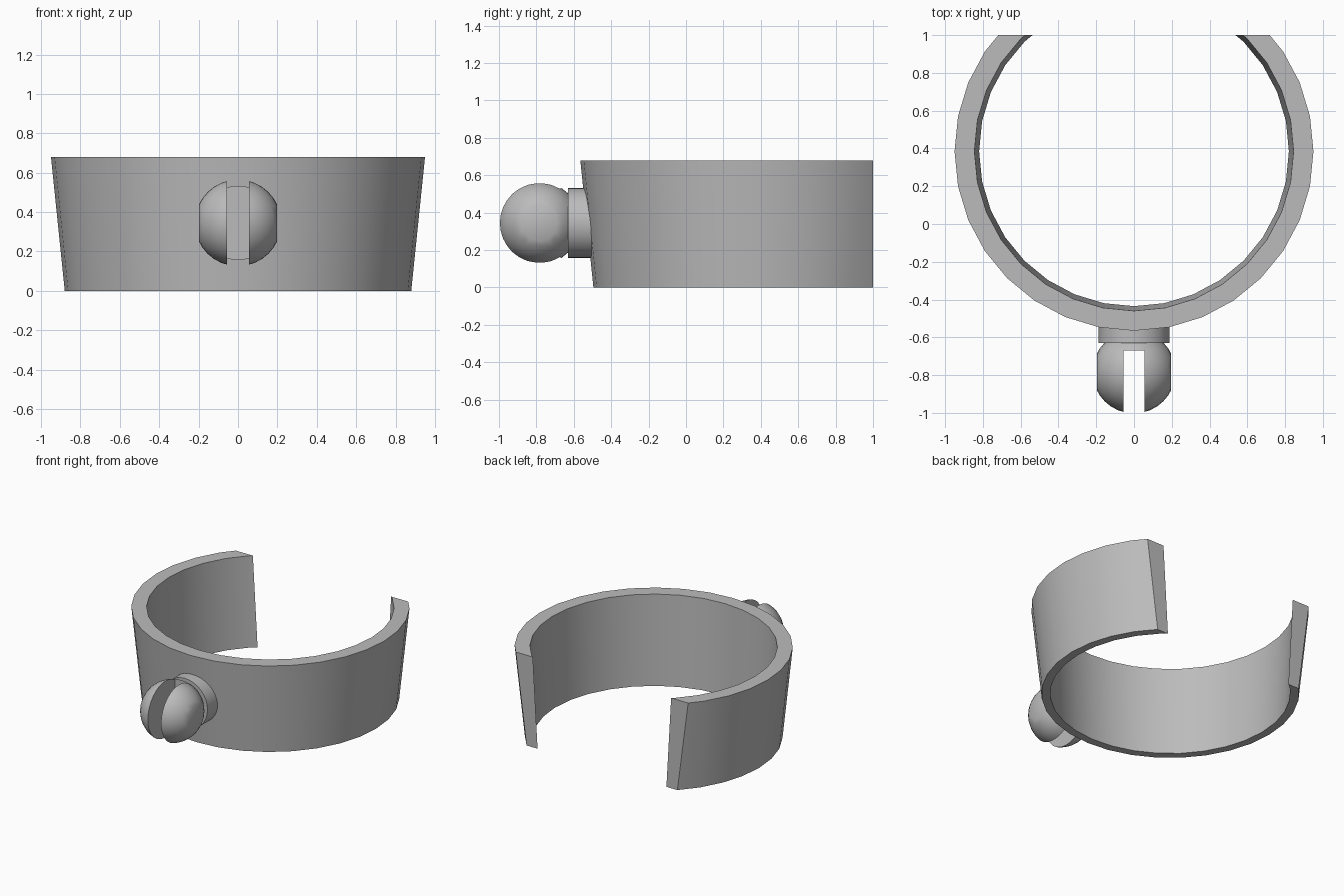
import bpy, bmesh, math
from mathutils import Matrix, Vector

if "Cube" in bpy.data.objects:
    bpy.data.objects.remove(bpy.data.objects["Cube"], do_unlink=True)

grey = bpy.data.materials.new("plain grey")
grey.use_nodes = True
grey.diffuse_color = (0.5, 0.5, 0.5, 1)
grey.node_tree.nodes["Principled BSDF"].inputs["Base Color"].default_value = (0.5, 0.5, 0.5, 1)


def finish(bm, name):
    bmesh.ops.recalc_face_normals(bm, faces=bm.faces)
    mesh = bpy.data.meshes.new(name)
    bm.to_mesh(mesh)
    bm.free()
    obj = bpy.data.objects.new(name, mesh)
    bpy.context.collection.objects.link(obj)
    mesh.materials.append(grey)
    return obj


def smooth(obj):
    bpy.ops.object.select_all(action='DESELECT')
    obj.select_set(True)
    bpy.context.view_layer.objects.active = obj
    bpy.ops.object.shade_smooth_by_angle(angle=math.radians(30))


def slice_off(bm, point, normal):
    """Remove everything on the normal's side and cap the opening."""
    geom = bm.verts[:] + bm.edges[:] + bm.faces[:]
    bmesh.ops.bisect_plane(bm, geom=geom, plane_co=point, plane_no=normal, clear_outer=True)
    rim = [e for e in bm.edges if e.is_boundary]
    bmesh.ops.holes_fill(bm, edges=rim, sides=0)


# Open tapered band: spun wall section, cut flat at the back
centre_y = 0.385
section = [(0.88, 0), (0.95, 0.68), (0.845, 0.68), (0.82, 0)]
bm = bmesh.new()
verts = [bm.verts.new((0, centre_y - r, z)) for r, z in section]
edges = [bm.edges.new((verts[i], verts[(i + 1) % 4])) for i in range(4)]
bmesh.ops.spin(bm, geom=verts + edges, cent=(0, centre_y, 0), axis=(0, 0, 1),
               angle=math.tau, steps=32)
bmesh.ops.remove_doubles(bm, verts=bm.verts, dist=0.001)
slice_off(bm, Vector((0, 1, 0)), Vector((0, 1, 0)))
smooth(finish(bm, "open_band"))

# Round neck joining the ball to the band
bm = bmesh.new()
place = Matrix.Translation((0, -0.55, 0.345)) @ Matrix.Rotation(math.pi / 2, 4, 'X')
bmesh.ops.create_cone(bm, cap_ends=True, segments=32, radius1=0.187, radius2=0.187,
                      depth=0.16, matrix=place)
smooth(finish(bm, "neck"))

# Ball with flattened sides
ball_at = Vector((0, -0.783, 0.345))
bm = bmesh.new()
bmesh.ops.create_uvsphere(bm, u_segments=32, v_segments=16, radius=0.22,
                          matrix=Matrix.Translation(ball_at))
for side in (-1, 1):
    slice_off(bm, Vector((side * 0.197, 0, 0)), Vector((side, 0, 0)))
ball = finish(bm, "slotted_ball")

# Upright slot through the front of the ball
bm = bmesh.new()
bmesh.ops.create_cube(bm, size=1, matrix=Matrix.Translation((0, -0.92, 0.345))
                      @ Matrix.Diagonal((0.11, 0.5, 0.6, 1)))
cutter = finish(bm, "slot_cutter")
cutter.hide_render = True
slot = ball.modifiers.new("slot", 'BOOLEAN')
slot.operation = 'DIFFERENCE'
slot.object = cutter
slot.solver = 'EXACT'
bpy.ops.object.select_all(action='DESELECT')
ball.select_set(True)
bpy.context.view_layer.objects.active = ball
bpy.ops.object.modifier_apply(modifier=slot.name)
bpy.data.objects.remove(cutter, do_unlink=True)
smooth(ball)
